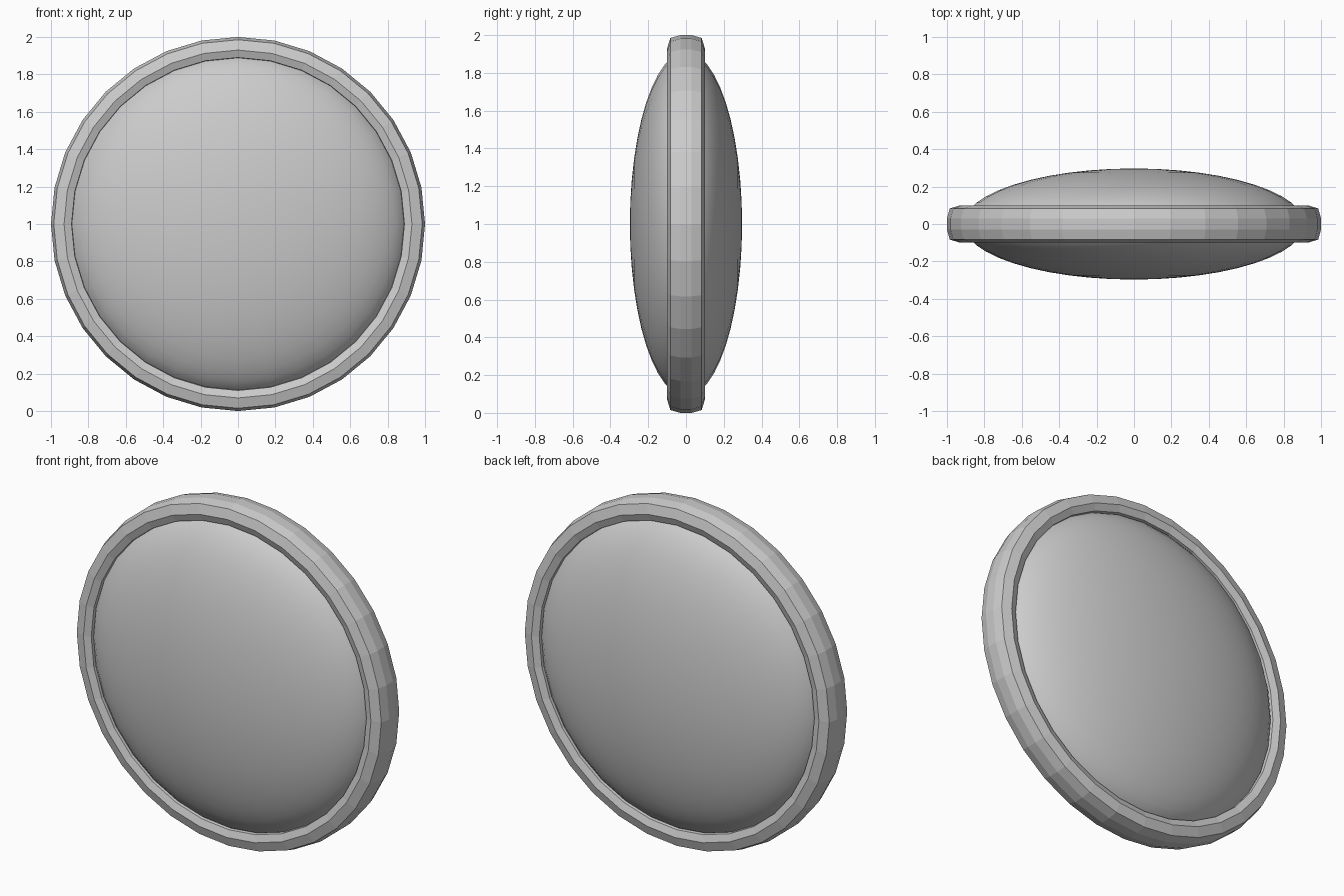
import bpy, bmesh, math
from mathutils import Matrix

if "Cube" in bpy.data.objects:
    bpy.data.objects.remove(bpy.data.objects["Cube"])

SIDES = 32


def add_object(name, bm, smooth):
    bmesh.ops.recalc_face_normals(bm, faces=bm.faces)
    for f in bm.faces:
        f.smooth = smooth
    mesh = bpy.data.meshes.new(name)
    bm.to_mesh(mesh)
    bm.free()
    obj = bpy.data.objects.new(name, mesh)
    obj.location.z = 1.0
    bpy.context.collection.objects.link(obj)
    return obj


# Rim: rounded-square section (radius, depth) swept around the y axis
half = [(0.885, 0.03), (0.89, 0.085), (0.93, 0.1), (0.985, 0.083), (1.0, 0.03)]
section = half + [(r, -y) for r, y in reversed(half)]
bm = bmesh.new()
rings = []
for i in range(SIDES):
    a = 2 * math.pi * i / SIDES
    rings.append([bm.verts.new((r * math.cos(a), y, r * math.sin(a))) for r, y in section])
for i in range(SIDES):
    cur, nxt = rings[i], rings[(i + 1) % SIDES]
    for j in range(len(section)):
        k = (j + 1) % len(section)
        bm.faces.new((cur[j], cur[k], nxt[k], nxt[j]))
add_object("rim", bm, False)

# Lens: flattened smooth sphere with its poles facing front and back
bm = bmesh.new()
bmesh.ops.create_uvsphere(
    bm, u_segments=SIDES, v_segments=24, radius=1.0,
    matrix=Matrix.Diagonal((0.912, 0.297, 0.912, 1)) @ Matrix.Rotation(math.pi / 2, 4, 'X'))
add_object("lens", bm, True)
